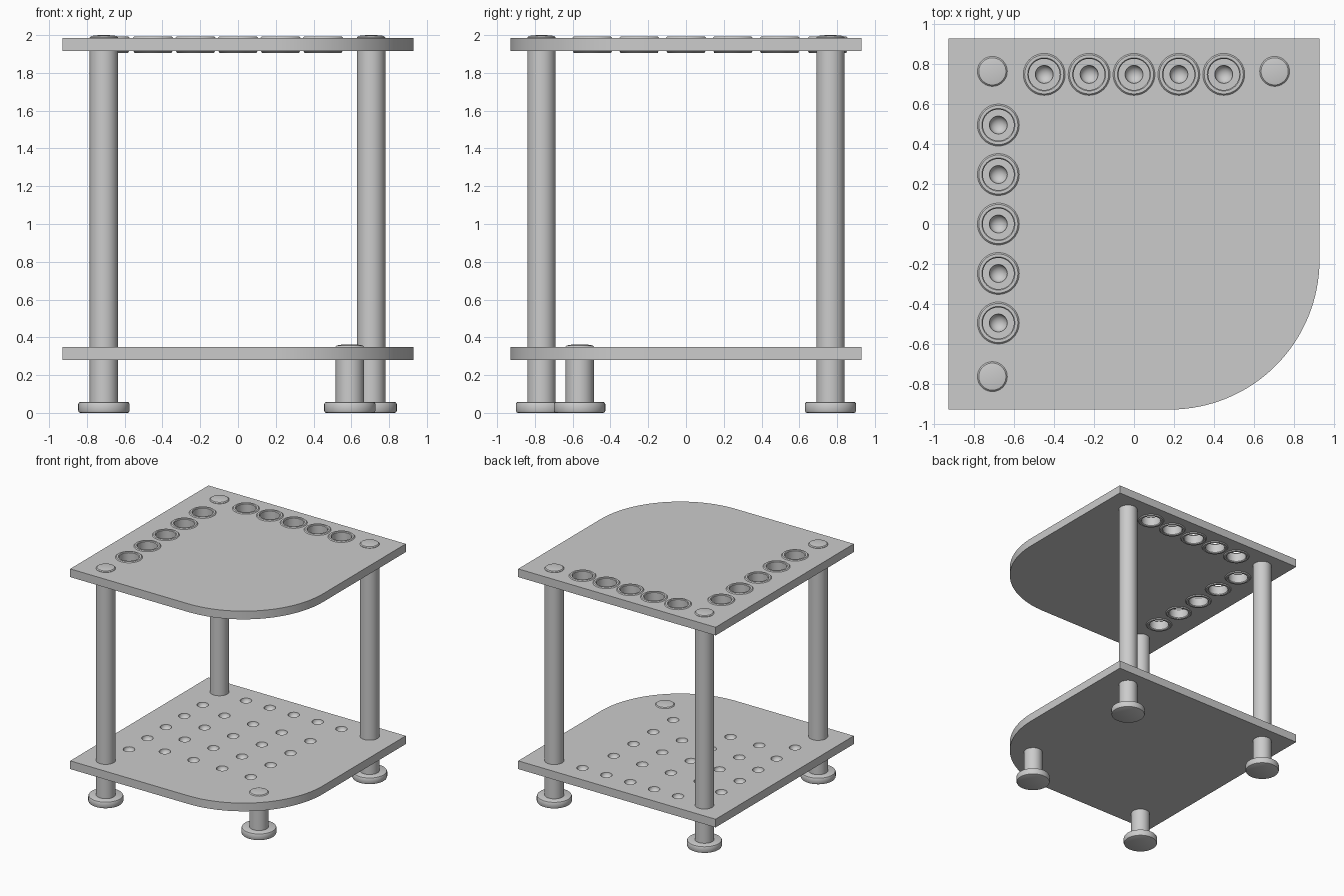
import bpy, bmesh, math

if "Cube" in bpy.data.objects:
    bpy.data.objects.remove(bpy.data.objects["Cube"])

PLATE = 0.93          # half width of both shelves
CORNER = 0.75         # radius of the rounded front right corner


def finish(bm, name):
    bmesh.ops.recalc_face_normals(bm, faces=bm.faces[:])
    me = bpy.data.meshes.new(name)
    bm.to_mesh(me)
    bm.free()
    return add(me, name)


def add(me, name):
    ob = bpy.data.objects.new(name, me)
    bpy.context.collection.objects.link(ob)
    me.shade_smooth()
    me.set_sharp_from_angle(angle=math.radians(30))
    return ob


def lathe(bm, profile, x, y, n=40, closed=False):
    """Spin (radius, z) points about a vertical axis at x, y."""
    rings = []
    for r, z in profile:
        if r < 1e-6:
            rings.append([bm.verts.new((x, y, z))] * n)
        else:
            rings.append([bm.verts.new((x + r * math.cos(2 * math.pi * i / n),
                                        y + r * math.sin(2 * math.pi * i / n), z))
                          for i in range(n)])
    pairs = list(zip(rings, rings[1:])) + ([(rings[-1], rings[0])] if closed else [])
    for a, b in pairs:
        for i in range(n):
            j = (i + 1) % n
            bm.faces.new(list(dict.fromkeys((a[i], a[j], b[j], b[i]))))


def lathed_object(name, profile, x, y, closed=False):
    bm = bmesh.new()
    lathe(bm, profile, x, y, closed=closed)
    return finish(bm, name)


def shelf(name, z0, z1, cut_profile, spots):
    """Square plate with one rounded corner, cut by a lathed shape at each spot."""
    c = PLATE - CORNER
    pts = [(PLATE, PLATE), (-PLATE, PLATE), (-PLATE, -PLATE)]
    for i in range(33):
        a = math.radians(-90 + 90 * i / 32)
        pts.append((c + CORNER * math.cos(a), -c + CORNER * math.sin(a)))
    bm = bmesh.new()
    face = bm.faces.new([bm.verts.new((x, y, z0)) for x, y in pts])
    top = bmesh.ops.extrude_face_region(bm, geom=[face])
    for v in top["geom"]:
        if isinstance(v, bmesh.types.BMVert):
            v.co.z = z1
    plate = finish(bm, name + "_blank")

    bm = bmesh.new()
    for x, y in spots:
        lathe(bm, cut_profile, x, y, n=32)
    cutter = finish(bm, name + "_cutter")
    cutter.hide_render = True

    mod = plate.modifiers.new("cut", "BOOLEAN")
    mod.object = cutter
    mod.operation = "DIFFERENCE"
    mod.solver = "EXACT"
    dg = bpy.context.evaluated_depsgraph_get()
    me = bpy.data.meshes.new_from_object(plate.evaluated_get(dg))
    bpy.data.objects.remove(plate)
    bpy.data.objects.remove(cutter)
    return add(me, name)


# Hole positions along the back and left edges, plus the inner dimple grid
edge = [(0.225 * i, 0.75) for i in range(-2, 3)] + [(-0.68, 0.248 * i) for i in range(-2, 3)]
grid = [(-0.43 + 0.27 * i, -0.37 + 0.267 * j) for i in range(4) for j in range(4)]

# Upper shelf with through holes
shelf("upper_shelf", 1.915, 1.985,
      [(0, 1.8), (0.088, 1.8), (0.088, 2.1), (0, 2.1)], edge)

# Lower shelf with round-bottomed dimples
bowl = [(0.045 * math.sin(math.radians(a)), 0.35 - 0.04 * math.cos(math.radians(a)))
        for a in range(0, 91, 15)]
shelf("lower_shelf", 0.28, 0.35, bowl + [(0.045, 0.4), (0, 0.4)], edge + grid)

# Flanged grommets lining the upper holes
grommet = [(0.078, 1.913), (0.083, 1.906), (0.098, 1.906), (0.105, 1.914),
           (0.090, 1.916), (0.090, 1.984), (0.105, 1.986), (0.098, 1.993),
           (0.083, 1.993), (0.078, 1.987)]
for k, (x, y) in enumerate(edge):
    lathed_object(f"grommet_{k + 1}", grommet, x, y, closed=True)

# Legs with slightly domed tops, and rounded disc feet
legs = {"back_left": (-0.71, 0.765, 2.0), "back_right": (0.705, 0.765, 2.0),
        "front_left": (-0.71, -0.765, 2.0), "front_right_short": (0.592, -0.563, 0.362)}
for name, (x, y, top) in legs.items():
    lathed_object(name + "_leg",
                  [(0, 0.03), (0.075, 0.03), (0.075, top - 0.012), (0.068, top - 0.005),
                   (0.045, top - 0.001), (0, top)], x, y)
    lathed_object(name + "_foot",
                  [(0, 0), (0.126, 0), (0.132, 0.003), (0.136, 0.012), (0.136, 0.046),
                   (0.132, 0.055), (0.126, 0.058), (0, 0.058)], x, y)
